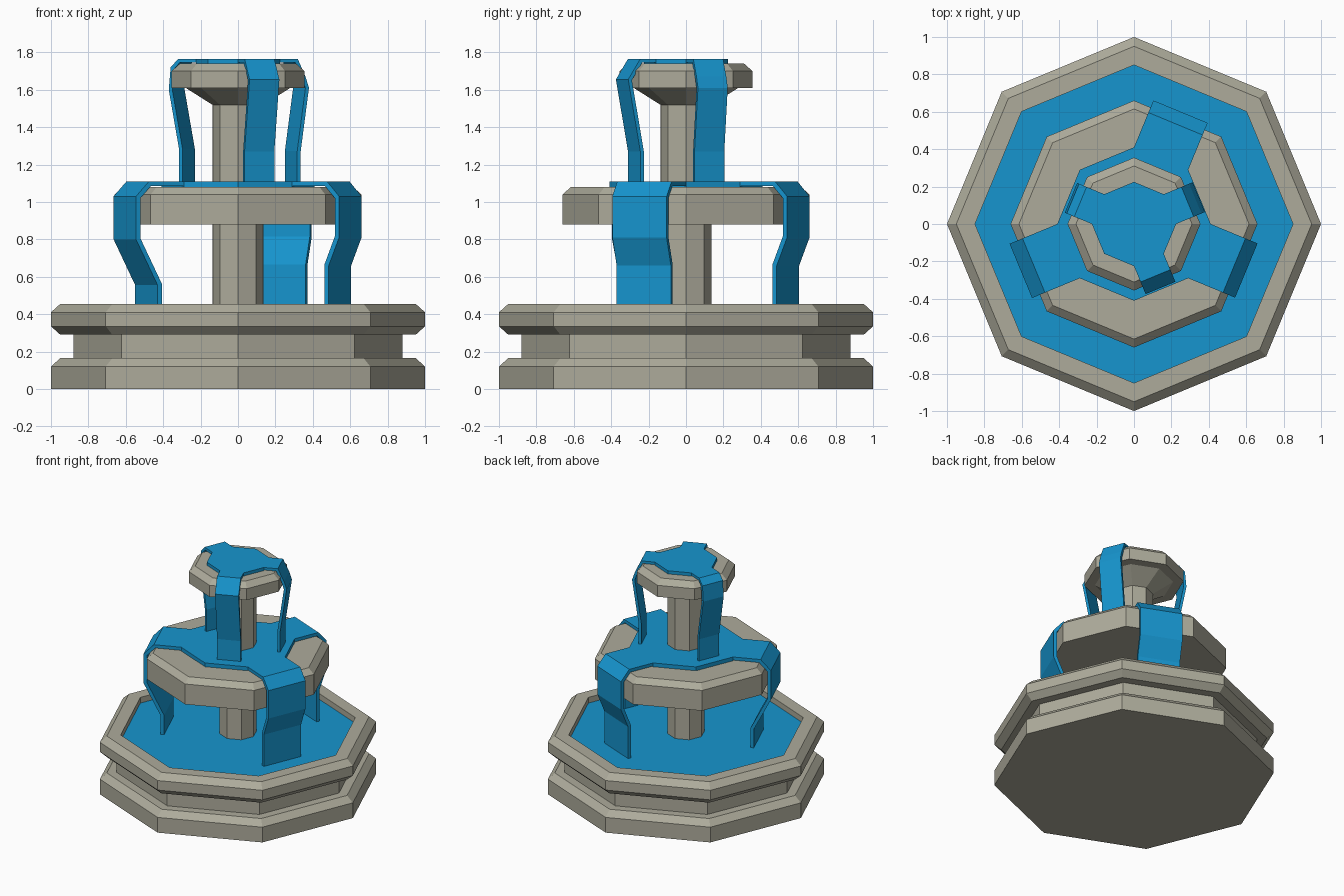
import bpy, bmesh
from math import sin, cos, pi, radians
from mathutils import Vector

if "Cube" in bpy.data.objects:
    bpy.data.objects.remove(bpy.data.objects["Cube"])

SIDES = 8
APO = cos(pi / SIDES)      # apothem / radius
HALF = sin(pi / SIDES)     # half side / radius


def material(name, rgb):
    m = bpy.data.materials.new(name)
    m.diffuse_color = (*rgb, 1)
    m.use_nodes = True
    m.node_tree.nodes["Principled BSDF"].inputs["Base Color"].default_value = m.diffuse_color
    return m


stone = material("stone", (0.42, 0.41, 0.33))
water = material("water", (0.008, 0.30, 0.62))


def finish(name, bm, mat):
    bmesh.ops.recalc_face_normals(bm, faces=bm.faces)
    me = bpy.data.meshes.new(name)
    bm.to_mesh(me)
    bm.free()
    me.materials.append(mat)
    ob = bpy.data.objects.new(name, me)
    bpy.context.collection.objects.link(ob)
    return ob


def add_turned(bm, profile):
    """Eight-sided turned solid from (radius, z) points, capped at both ends."""
    rings = [[bm.verts.new((r * cos(2 * pi * i / SIDES), r * sin(2 * pi * i / SIDES), z))
              for i in range(SIDES)] for r, z in profile]
    for a, b in zip(rings, rings[1:]):
        for i in range(SIDES):
            j = (i + 1) % SIDES
            bm.faces.new((a[i], a[j], b[j], b[i]))
    bm.faces.new(rings[0][::-1])
    bm.faces.new(rings[-1])


def turned(name, profile, mat):
    bm = bmesh.new()
    add_turned(bm, profile)
    return finish(name, bm, mat)


def inset_path(path, t):
    """Offset a (distance, z) path to its inner side by t, with mitred corners."""
    pts = [Vector(p) for p in path]
    norms = [Vector((d.y, -d.x)).normalized()
             for d in (b - a for a, b in zip(pts, pts[1:]))]
    out = []
    for i, p in enumerate(pts):
        n0, n1 = norms[max(i - 1, 0)], norms[min(i, len(norms) - 1)]
        out.append(p + (n0 + n1) * t / (1 + n0.dot(n1)))
    return out


def add_fall(bm, angle, path, half, t):
    """Ribbon of falling water leaving the pool edge at the given angle."""
    out = Vector((cos(radians(angle)), sin(radians(angle)), 0))
    side = Vector((-out.y, out.x, 0))
    sections = []
    for o, i in zip(path, inset_path(path, t)):
        sections.append([bm.verts.new(out * d + side * s + Vector((0, 0, z)))
                         for (d, z), s in ((o, -half), (o, half), (i, half), (i, -half))])
    for a, b in zip(sections, sections[1:]):
        for k in range(4):
            m = (k + 1) % 4
            bm.faces.new((a[k], a[m], b[m], b[k]))
    bm.faces.new(sections[0])
    bm.faces.new(sections[-1][::-1])


def pool_with_falls(name, radius, z_low, z_top, z_end, falls, t):
    bm = bmesh.new()
    add_turned(bm, [(radius, z_low), (radius, z_top)])
    for angle, path in falls:
        full = [(radius * APO - 0.01, z_top)] + path
        full.append((path[-1][0], z_end))
        add_fall(bm, angle, full, radius * HALF, t)
    finish(name, bm, water)


# Stepped base with a hollow lower basin
turned("base_basin", [(1, 0), (1, .12), (.95, .165), (.88, .165), (.88, .29), (.95, .29),
                      (1, .335), (1, .41), (.95, .455), (.85, .455), (.85, .38)], stone)
turned("lower_pool", [(.85, .38), (.85, .41)], water)

# Columns
turned("lower_column", [(.135, .39), (.135, .90)], stone)
turned("upper_column", [(.135, 1.06), (.135, 1.53)], stone)

# Middle and top basins
turned("middle_basin", [(.66, .88), (.66, 1.04), (.615, 1.08)], stone)
turned("top_basin", [(.13, 1.515), (.28, 1.61), (.355, 1.61), (.355, 1.70), (.31, 1.74)], stone)

# Middle water: pool with three falls
near = [(.58, 1.11), (.65, 1.03), (.65, .81), (.59, .66)]
tucked = [(.58, 1.11), (.655, 1.03), (.655, .80), (.53, .555)]
pool_with_falls("middle_water", .41, 1.07, 1.11, .40,
                [(67.5, near), (337.5, near), (202.5, tucked)], .025)

# Top water: pool with three falls
pool_with_falls("top_water", .225, 1.73, 1.765, 1.10, [
    (292.5, [(.30, 1.765), (.37, 1.655), (.30, 1.27)]),
    (157.5, [(.31, 1.765), (.354, 1.72), (.365, 1.60), (.305, 1.28)]),
    (22.5, [(.31, 1.765), (.355, 1.67), (.375, 1.61), (.327, 1.27)])], .02)
